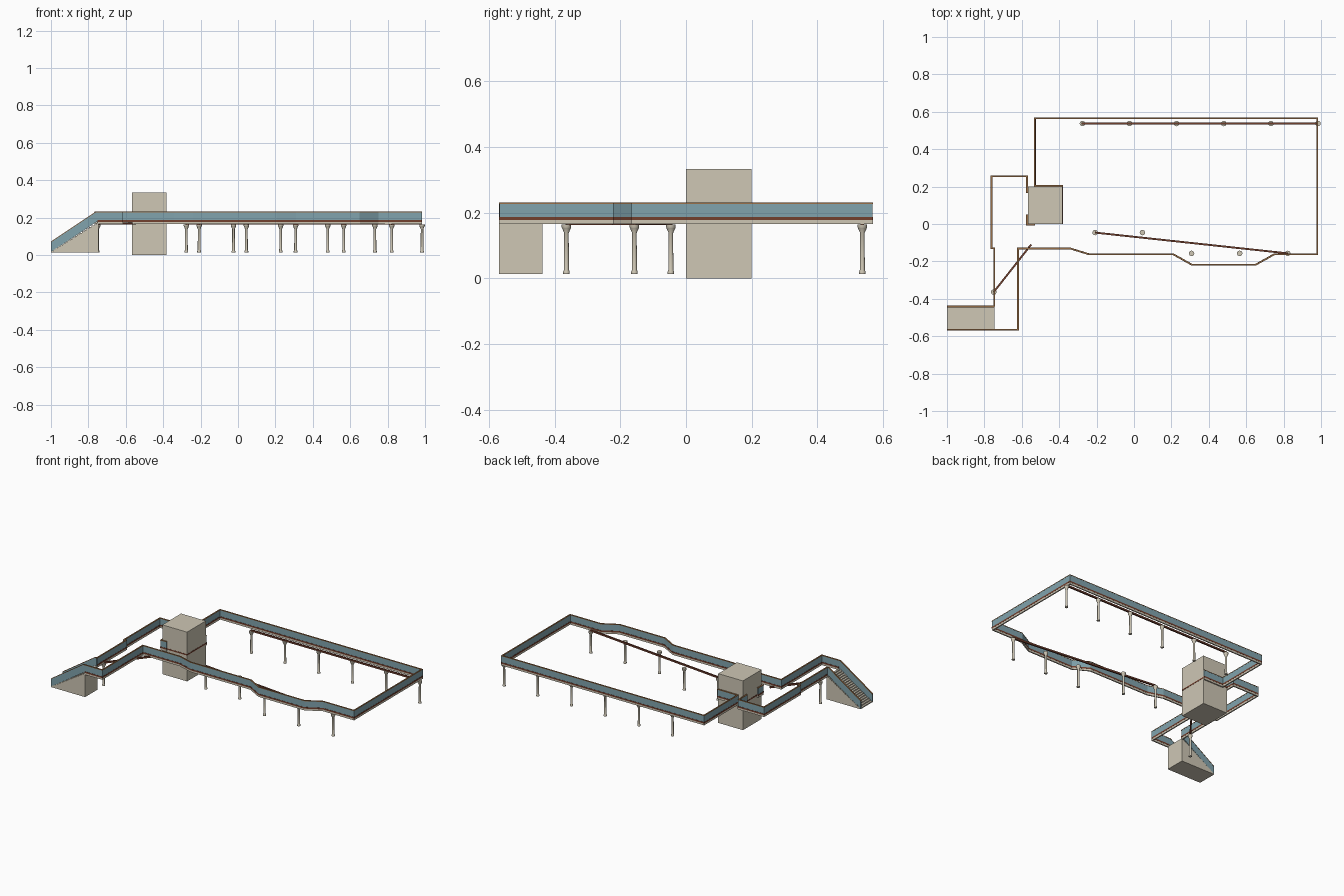
import bpy, bmesh
from mathutils import Vector

cube = bpy.data.objects.get("Cube")
if cube:
    bpy.data.objects.remove(cube, do_unlink=True)


def material(name, rgb):
    m = bpy.data.materials.new(name)
    m.use_nodes = True
    m.diffuse_color = (*rgb, 1)
    m.node_tree.nodes["Principled BSDF"].inputs["Base Color"].default_value = (*rgb, 1)
    return m


CONCRETE = material("concrete", (0.62, 0.57, 0.46))
GLASS = material("blue_panel", (0.22, 0.37, 0.42))
WOOD = material("rail_wood", (0.32, 0.16, 0.065))
BEAM = material("red_brown_beam", (0.17, 0.05, 0.027))


def finish(name, bm, mat):
    bmesh.ops.recalc_face_normals(bm, faces=bm.faces)
    mesh = bpy.data.meshes.new(name)
    bm.to_mesh(mesh)
    bm.free()
    mesh.materials.append(mat)
    ob = bpy.data.objects.new(name, mesh)
    bpy.context.collection.objects.link(ob)
    return ob


def box(name, lo, hi, mat):
    bm = bmesh.new()
    bmesh.ops.create_cube(bm, size=1)
    for v in bm.verts:
        v.co = [l + (c + 0.5) * (h - l) for l, h, c in zip(lo, hi, v.co)]
    return finish(name, bm, mat)


def strip(name, path, half, z0, z1, mat):
    """Sweep a rectangle along a mitred path; a third coordinate drops the point."""
    pts = [Vector(p[:2]) for p in path]
    drops = [p[2] if len(p) > 2 else 0 for p in path]
    dirs = [(b - a).normalized() for a, b in zip(pts, pts[1:])]
    bm = bmesh.new()
    rings = []
    for i, p in enumerate(pts):
        d0, d1 = dirs[max(i - 1, 0)], dirs[min(i, len(dirs) - 1)]
        n0, n1 = Vector((-d0.y, d0.x)), Vector((-d1.y, d1.x))
        off = (n0 + n1) * half / (1 + n0.dot(n1))
        rings.append([bm.verts.new((p.x + s * off.x, p.y + s * off.y, z - drops[i]))
                      for s, z in ((-1, z0), (1, z0), (1, z1), (-1, z1))])
    for a, b in zip(rings, rings[1:]):
        for k in range(4):
            j = (k + 1) % 4
            bm.faces.new((a[k], a[j], b[j], b[k]))
    bm.faces.new(rings[0])
    bm.faces.new(rings[-1])
    return finish(name, bm, mat)


# Balustrade routes around the walkway
FRONT_Y, BACK_Y = -0.565, -0.441
routes = {
    "outer": [(-0.75, FRONT_Y), (-0.62, FRONT_Y), (-0.62, -0.131), (-0.34, -0.131),
              (-0.24, -0.162), (0.21, -0.162), (0.31, -0.218), (0.65, -0.218),
              (0.75, -0.162), (0.98, -0.162), (0.98, 0.565), (-0.53, 0.565),
              (-0.53, 0.205), (-0.38, 0.205)],
    "inner": [(-0.747, BACK_Y), (-0.747, -0.13), (-0.762, -0.13), (-0.762, 0.255),
              (-0.572, 0.255), (-0.572, 0.165)],
    "lift_corner": [(-0.572, 0.05), (-0.572, -0.003), (-0.53, -0.003)],
}
for key, path in routes.items():
    strip(key + "_edge", path, 0.0042, 0.165, 0.177, CONCRETE)
    strip(key + "_beam", path, 0.0048, 0.177, 0.187, BEAM)
    strip(key + "_panel", path, 0.0036, 0.187, 0.227, GLASS)
    strip(key + "_handrail", path, 0.0044, 0.227, 0.2315, WOOD)

# Sloping stair balustrades
for side, y in (("front", FRONT_Y), ("back", BACK_Y)):
    slope = [(-1, y, 0.16), (-0.76, y), (-0.747, y)]
    strip(side + "_stair_panel", slope, 0.0036, 0.175, 0.227, GLASS)
    strip(side + "_stair_handrail", slope, 0.0044, 0.227, 0.2315, WOOD)

# Solid staircase, extruded from a stepped profile between the balustrade faces
STEPS, X0, X1, Z0, Z1 = 20, -1.0, -0.745, 0.014, 0.172
STAIR_FRONT, STAIR_BACK = FRONT_Y - 0.0044, BACK_Y + 0.0044
profile = [(X1, Z0), (X0, Z0)]
for i in range(STEPS):
    x = X0 + (X1 - X0) * i / STEPS
    nx = X0 + (X1 - X0) * (i + 1) / STEPS
    z = Z0 + (Z1 - Z0) * (i + 1) / STEPS
    profile += [(x, z), (nx, z)]
bm = bmesh.new()
face = bm.faces.new([bm.verts.new((x, STAIR_FRONT, z)) for x, z in profile])
ext = bmesh.ops.extrude_face_region(bm, geom=[face])["geom"]
moved = [g for g in ext if isinstance(g, bmesh.types.BMVert)]
bmesh.ops.translate(bm, vec=(0, STAIR_BACK - STAIR_FRONT, 0), verts=moved)
finish("staircase", bm, CONCRETE)

# Lift tower with its thin floor-level band
box("lift_tower", (-0.566, 0, 0), (-0.381, 0.2, 0.333), CONCRETE)
box("lift_band", (-0.567, -0.001, 0.175), (-0.38, 0.201, 0.184), BEAM)

# Support beams under the walkway
beams = {
    "back_support_beam": [(-0.28, 0.537), (0.98, 0.537)],
    "front_support_beam": [(-0.208, -0.046), (0.822, -0.157)],
    "stair_support_beam": [(-0.75, -0.364), (-0.55, -0.11)],
}
for name, path in beams.items():
    strip(name, path, 0.005, 0.162, 0.173, BEAM)


# Round columns with flared foot and capital
def column(name, x, y, sides=16):
    section = [(0.010, 0.014), (0.010, 0.020), (0.0075, 0.026), (0.0068, 0.138),
               (0.0135, 0.153), (0.0145, 0.155), (0.0145, 0.164)]
    bm = bmesh.new()
    rings = []
    for r, z in section:
        ring = bmesh.ops.create_circle(bm, segments=sides, radius=r)["verts"]
        bmesh.ops.translate(bm, vec=(x, y, z), verts=ring)
        rings.append(ring)
    for a, b in zip(rings, rings[1:]):
        for k in range(sides):
            j = (k + 1) % sides
            bm.faces.new((a[k], a[j], b[j], b[k]))
    bm.faces.new(rings[0])
    bm.faces.new(rings[-1])
    ob = finish(name, bm, CONCRETE)
    bpy.ops.object.select_all(action="DESELECT")
    ob.select_set(True)
    bpy.context.view_layer.objects.active = ob
    bpy.ops.object.shade_smooth_by_angle()


spots = [(-0.276 + 0.252 * i, 0.537) for i in range(6)]
spots += [(-0.208, -0.046), (0.045, -0.046)]
spots += [(0.308 + 0.257 * i, -0.157) for i in range(3)]
spots += [(-0.75, -0.364)]
for i, (x, y) in enumerate(spots):
    column(f"column_{i + 1}", x, y)
